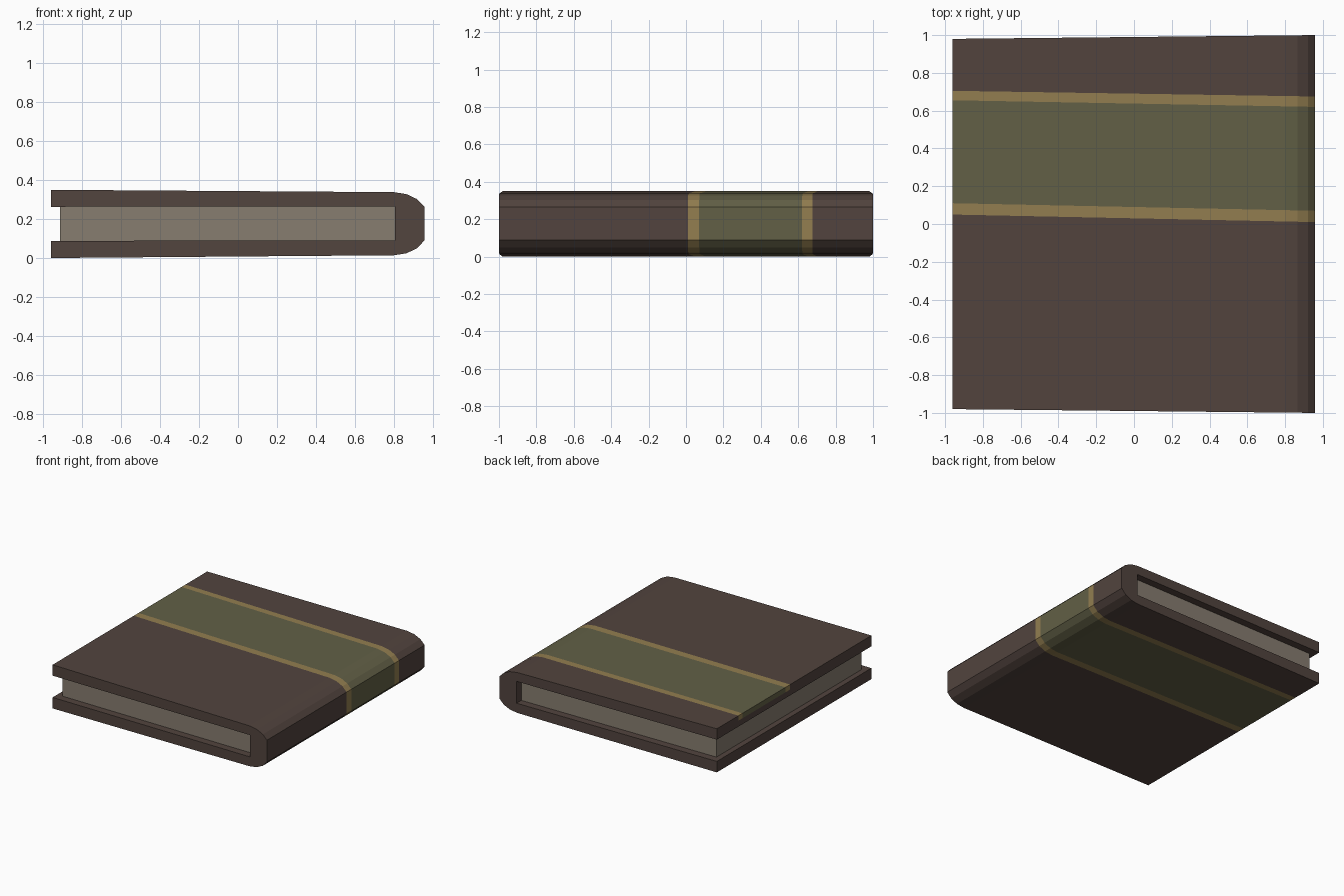
import bpy, bmesh

if "Cube" in bpy.data.objects:
    bpy.data.objects.remove(bpy.data.objects["Cube"])


def srgb(r, g, b):
    def lin(c):
        c /= 255
        return c / 12.92 if c <= 0.04045 else ((c + 0.055) / 1.055) ** 2.4
    return (lin(r), lin(g), lin(b), 1)


def material(name, *rgb):
    m = bpy.data.materials.new(name)
    m.diffuse_color = srgb(*rgb)
    m.use_nodes = True
    m.node_tree.nodes["Principled BSDF"].inputs["Base Color"].default_value = m.diffuse_color
    return m


brown = material("brown leather", 82, 68, 62)
olive = material("olive band", 98, 96, 70)
gold = material("gold trim", 147, 126, 80)
paper = material("paper", 135, 125, 112)


def loft(name, profile, stations, mats, face_rule):
    """Extrude an XZ profile along y; each station gives y at x=-0.96 and x=0.96."""
    bm = bmesh.new()
    rings = []
    for left, right in stations:
        rings.append([bm.verts.new((x, left + (right - left) * (x + 0.96) / 1.92, z))
                      for x, z in profile])
    n = len(profile)
    for s in range(len(rings) - 1):
        for i in range(n):
            j = (i + 1) % n
            f = bm.faces.new((rings[s][i], rings[s][j], rings[s + 1][j], rings[s + 1][i]))
            f.material_index = face_rule(s, i)
    bm.faces.new(rings[0])
    bm.faces.new(rings[-1])
    bmesh.ops.recalc_face_normals(bm, faces=bm.faces)
    me = bpy.data.meshes.new(name)
    bm.to_mesh(me)
    bm.free()
    for m in mats:
        me.materials.append(m)
    ob = bpy.data.objects.new(name, me)
    bpy.context.collection.objects.link(ob)
    return ob


# Cover: C-shaped section with a rounded spine, bands wrap around the outside
cover = [(-0.96, 0.0), (0.80, 0.014), (0.865, 0.024), (0.92, 0.05), (0.957, 0.09),
         (0.957, 0.265), (0.92, 0.302), (0.865, 0.328), (0.80, 0.338), (-0.96, 0.35),
         (-0.96, 0.31), (-0.96, 0.263), (0.805, 0.265), (0.805, 0.09), (-0.96, 0.088)]
cover_stations = [(-0.98, -1.0), (0.05, 0.01), (0.11, 0.07),
                  (0.655, 0.62), (0.705, 0.675), (0.98, 1.0)]
band = [0, 2, 1, 2, 0]
loft("cover", cover, cover_stations, [brown, olive, gold],
     lambda s, i: band[s] if i <= 9 else 0)

# Page block, recessed from the cover edges
pages = [(-0.915, 0.085), (0.81, 0.085), (0.81, 0.268), (-0.915, 0.268)]
loft("pages", pages, [(-0.92, -0.94), (0.92, 0.94)], [paper], lambda s, i: 0)
